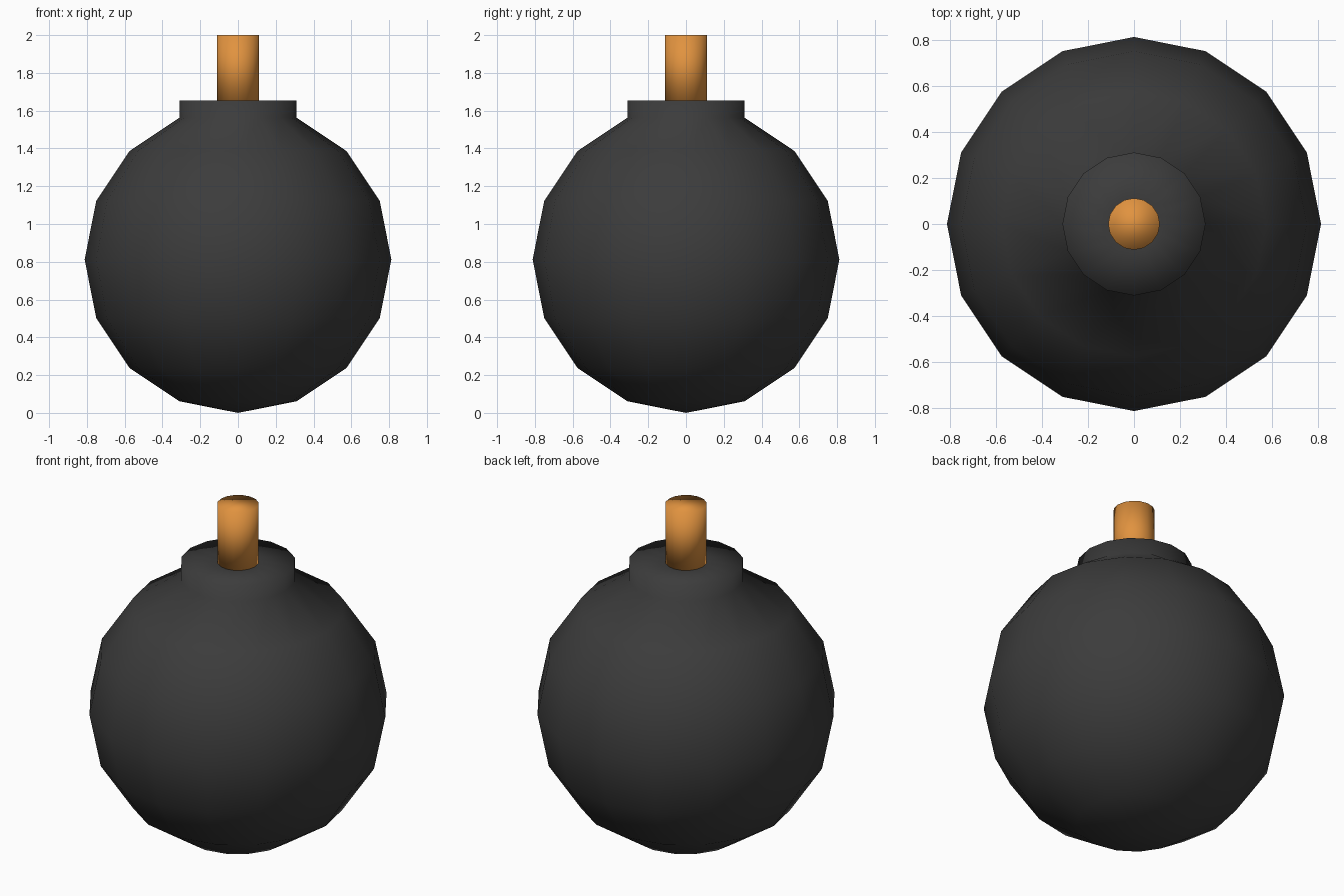
import bpy, bmesh, math

if "Cube" in bpy.data.objects:
    bpy.data.objects.remove(bpy.data.objects["Cube"])

SIDES = 16
R = 0.812


def material(name, colour):
    m = bpy.data.materials.new(name)
    m.diffuse_color = colour
    m.use_nodes = True
    m.node_tree.nodes["Principled BSDF"].inputs["Base Color"].default_value = m.diffuse_color
    return m


def lathe(name, profile, mat):
    """Spin (radius, z) points round z; radius 0 becomes a pole, open ends are capped."""
    bm = bmesh.new()
    rings = []
    for r, z in profile:
        if r == 0:
            rings.append([bm.verts.new((0, 0, z))] * SIDES)
        else:
            rings.append([bm.verts.new((r * math.cos(a), r * math.sin(a), z))
                          for a in (math.tau * i / SIDES for i in range(SIDES))])
    for low, high in zip(rings, rings[1:]):
        for i in range(SIDES):
            j = (i + 1) % SIDES
            corners = dict.fromkeys((low[i], low[j], high[j], high[i]))
            bm.faces.new(list(corners))
    for ring, (r, z) in ((rings[0], profile[0]), (rings[-1], profile[-1])):
        if r > 0:
            bm.faces.new(ring)
    bmesh.ops.recalc_face_normals(bm, faces=bm.faces)
    for f in bm.faces:
        f.smooth = True
    mesh = bpy.data.meshes.new(name)
    bm.to_mesh(mesh)
    bm.free()
    mesh.materials.append(mat)
    obj = bpy.data.objects.new(name, mesh)
    bpy.context.collection.objects.link(obj)
    return obj


black = material("black_iron", (0.045, 0.045, 0.045, 1))
orange = material("orange_fuse", (0.75, 0.29, 0.05, 1))

# Ball whose top ring is extruded straight up into a collar
step = math.pi / 8
ball = [(0, 0)] + [(R * math.sin(step * k), R - R * math.cos(step * k)) for k in range(1, 8)]
neck = ball[-1][0]
lathe("ball_body", ball + [(neck, 1.655), (0.11, 1.655)], black)

# Fuse stub
lathe("fuse", [(0.112, 1.645), (0.112, 2.0)], orange)
